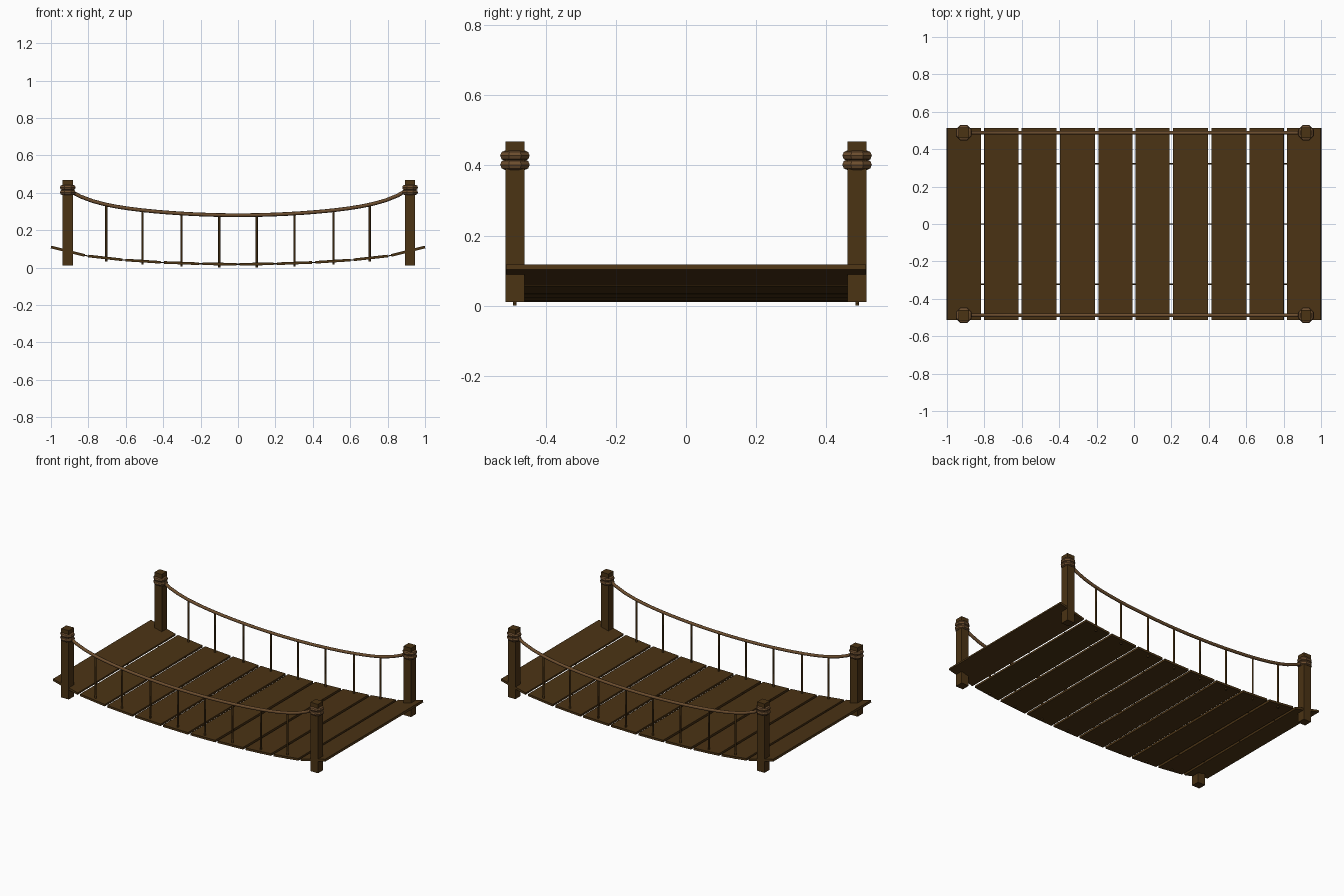
import bpy, math
from mathutils import Matrix

if "Cube" in bpy.data.objects:
    bpy.data.objects.remove(bpy.data.objects["Cube"])

SIDE_Y = 0.488              # distance of posts and hand ropes from the centre line
POST_X = (-0.91, 0.92)


def material(name, rgb):
    m = bpy.data.materials.new(name)
    m.diffuse_color = (*rgb, 1)
    m.use_nodes = True
    m.node_tree.nodes["Principled BSDF"].inputs["Base Color"].default_value = m.diffuse_color
    return m


wood = material("dark_wood", (0.070, 0.033, 0.007))
fibre = material("rope_fibre", (0.150, 0.075, 0.028))


def deck_z(x):
    return 0.018 + 0.06 * x**2 + 0.032 * x**8


def rope_z(x):
    return 0.28 + 0.10 * x**2 + 0.115 * x**8


def box(name, size, loc, tilt=0.0):
    bpy.ops.mesh.primitive_cube_add(size=1, location=loc, rotation=(0, tilt, 0))
    o = bpy.context.object
    o.name = name
    o.data.transform(Matrix.Diagonal((*size, 1)))
    o.data.materials.append(wood)
    return o


def tube(name, points, radius, mat, resolution=2):
    c = bpy.data.curves.new(name, 'CURVE')
    c.dimensions = '3D'
    c.bevel_depth = radius
    c.bevel_resolution = resolution
    c.use_fill_caps = True
    s = c.splines.new('POLY')
    s.points.add(len(points) - 1)
    for p, co in zip(s.points, points):
        p.co = (*co, 1)
    o = bpy.data.objects.new(name, c)
    bpy.context.collection.objects.link(o)
    c.materials.append(mat)
    return o


# planks, each laid as a chord of the sagging deck
edges = [-1, -0.81, -0.61, -0.405, -0.2, 0, 0.2, 0.405, 0.61, 0.81, 1]
for i, (a, b) in enumerate(zip(edges, edges[1:])):
    a += 0.009 if i > 0 else 0
    b -= 0.009 if i < 9 else 0
    za, zb = deck_z(a), deck_z(b)
    box(f"plank_{i + 1}", (math.hypot(b - a, zb - za), 1.026, 0.014),
        ((a + b) / 2, 0, (za + zb) / 2), -math.atan2(zb - za, b - a))

# thin cords tying the planks together
for y in (-0.322, 0, 0.322):
    tube("deck_cord", [(x / 20, y, deck_z(x / 20)) for x in range(-19, 20)], 0.003, wood, 0)

for s in (-1, 1):
    y = s * SIDE_Y
    for x in POST_X:
        # corner post with a double rope wrap
        box("post", (0.055, 0.054, 0.457), (x, y, 0.2395))
        for z in (0.402, 0.428):
            bpy.ops.mesh.primitive_torus_add(major_segments=8, minor_segments=8,
                                             major_radius=0.031, minor_radius=0.0145,
                                             location=(x, y, z),
                                             rotation=(0, 0, math.pi / 8))
            o = bpy.context.object
            o.name = "post_wrap"
            o.data.materials.append(fibre)
    # sagging hand rope
    n = 28
    xs = [POST_X[0] + (POST_X[1] - POST_X[0]) * k / n for k in range(n + 1)]
    tube("hand_rope", [(x, y, rope_z(x)) for x in xs], 0.010, fibre)
    # hanger cords from hand rope down through the planks
    for x in (-0.705, -0.51, -0.302, -0.1, 0.1, 0.302, 0.51, 0.705):
        tube("hanger_cord", [(x, y, deck_z(x) - 0.018), (x, y, rope_z(x))], 0.006, wood, 1)
